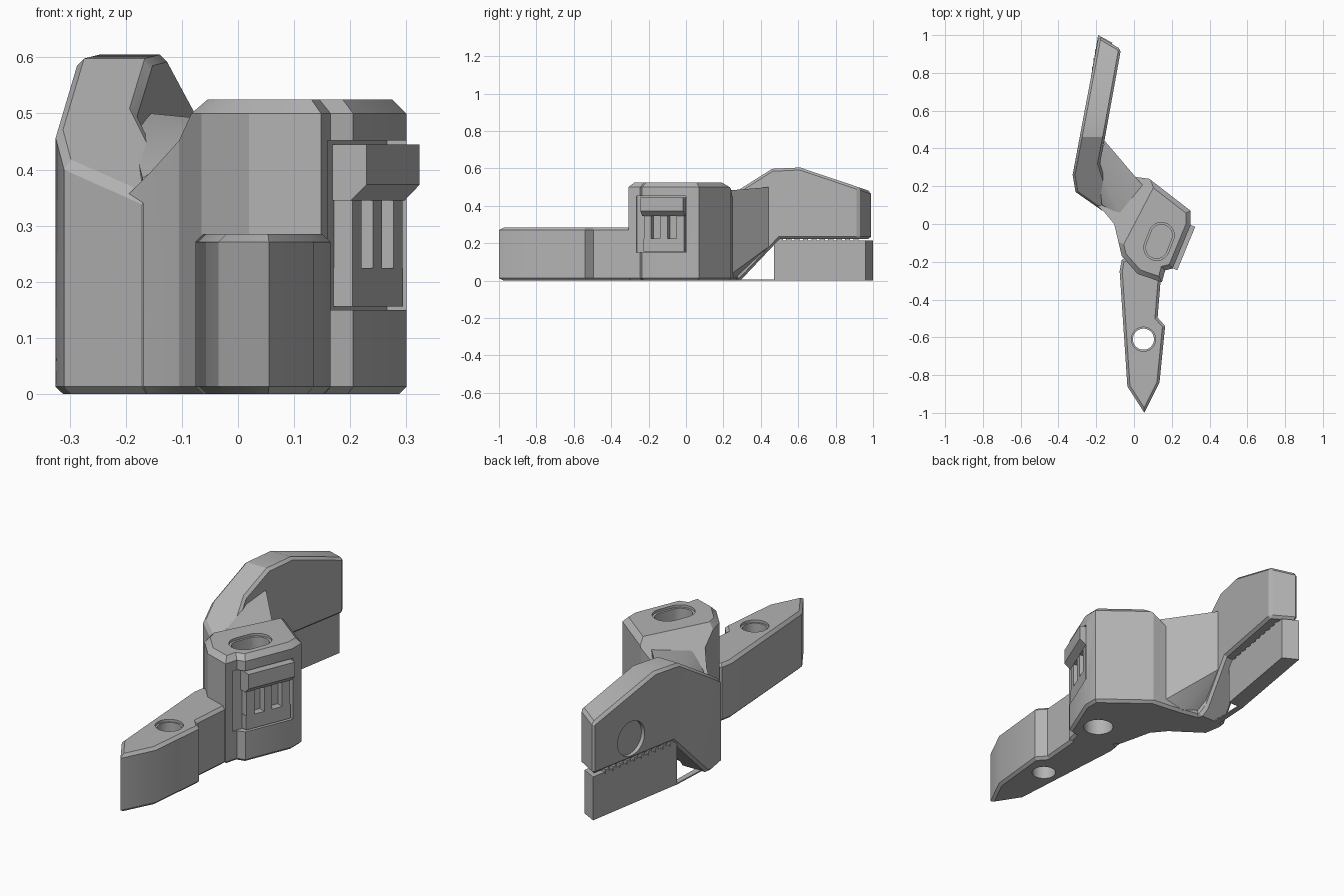
import bpy, bmesh, math
from mathutils import Matrix, Vector

if "Cube" in bpy.data.objects:
    bpy.data.objects.remove(bpy.data.objects["Cube"])

grey = bpy.data.materials.new("plain grey")
grey.diffuse_color = (0.45, 0.45, 0.45, 1)
grey.use_nodes = True
grey.node_tree.nodes["Principled BSDF"].inputs["Base Color"].default_value = grey.diffuse_color


def frame(origin, u, v):
    """Matrix whose local x, y, z run along u, v, u x v."""
    u, v = Vector(u).normalized(), Vector(v).normalized()
    m = Matrix((u, v, u.cross(v))).transposed().to_4x4()
    m.translation = Vector(origin)
    return m


def finish(name, bm):
    bmesh.ops.recalc_face_normals(bm, faces=bm.faces)
    mesh = bpy.data.meshes.new(name)
    bm.to_mesh(mesh)
    bm.free()
    mesh.materials.append(grey)
    ob = bpy.data.objects.new(name, mesh)
    bpy.context.collection.objects.link(ob)
    return ob


def prism(name, pts, d0, d1, m=Matrix(), low=0, high=0, cut=None):
    """Extrude a 2D outline from d0 to d1, chamfer its rims, cut by a plane."""
    bm = bmesh.new()
    a, b = ([bm.verts.new((x, y, d)) for x, y in pts] for d in (d0, d1))
    bm.faces.new(a)
    bm.faces.new(b)
    for i in range(len(pts)):
        bm.faces.new((a[i - 1], a[i], b[i], b[i - 1]))
    bmesh.ops.recalc_face_normals(bm, faces=bm.faces)
    for d, w in ((d0, low), (d1, high)):
        if w:
            rim = [e for e in bm.edges if all(abs(v.co.z - d) < 1e-5 for v in e.verts)]
            bmesh.ops.bevel(bm, geom=rim, offset=w, segments=1, profile=0.5, affect='EDGES')
    if cut:
        r = bmesh.ops.bisect_plane(bm, geom=bm.verts[:] + bm.edges[:] + bm.faces[:],
                                   plane_co=cut[0], plane_no=cut[1], clear_outer=True)
        edges = [g for g in r["geom_cut"] if isinstance(g, bmesh.types.BMEdge)]
        bmesh.ops.holes_fill(bm, edges=edges)
    bm.transform(m)
    return finish(name, bm)


def ring(r, a=(0, 0), b=None, n=32):
    """Circle around a, or a capsule from a to b."""
    b = b or a
    t = math.atan2(b[1] - a[1], b[0] - a[0]) - math.pi / 2
    return [((b if i < n // 2 else a)[0] + r * math.cos(t + 2 * math.pi * (i + .5) / n),
             (b if i < n // 2 else a)[1] + r * math.sin(t + 2 * math.pi * (i + .5) / n))
            for i in range(n)]


def apply(ob, mod):
    bpy.context.view_layer.objects.active = ob
    bpy.ops.object.modifier_apply(modifier=mod.name)


def boolean(ob, tool, op='DIFFERENCE'):
    """Apply a boolean; fall back to another solver if nothing was cut."""
    bpy.context.view_layer.update()
    count = len(ob.data.vertices)
    for solver in ('EXACT', 'MANIFOLD', 'FLOAT'):
        mod = ob.modifiers.new("cut", 'BOOLEAN')
        mod.operation, mod.object, mod.solver = op, tool, solver
        apply(ob, mod)
        if len(ob.data.vertices) != count:
            break
    bpy.data.objects.remove(tool)


# Low pointed foot with a vertical hole and a round socket in its side
foot = prism("foot", [(-.065, -.19), (-.076, -.25), (-.035, -.86), (.055, -1.0),
                      (.135, -.84), (.165, -.54), (.125, -.495), (.145, -.25), (.05, -.15)],
             0, .285, low=.013, high=.014)
boolean(foot, prism("cutter", ring(.056, (.05, -.61)), -.1, .4))
boolean(foot, prism("cutter", ring(.064, (.05, -.61)), .273, .4))
across = frame((0, -.405, .148), (0, 1, 0), (0, 0, 1))
boolean(foot, prism("cutter", ring(.086), .118, .3, across))
boolean(foot, prism("cutter", ring(.075, (.008, 0)), -.01, .31, across))

# Tall central body, running into the arm with a sloping facet
slope = ((-.05, -.1, .525), (-.886 * .77, .463 * .77, 1))
body = prism("body", [(-.25, .14), (-.16, .066), (-.105, .0), (-.065, -.17), (.02, -.265),
                      (.148, -.308), (.165, -.245), (.205, -.235), (.30, -.005), (.30, .07),
                      (.08, .24), (-.085, .26), (-.19, .28)],
             0, .525, low=.013, high=.025, cut=slope)
boolean(body, prism("cutter", ring(.057, (.12, -.125), (.145, -.06)), .25, .7))
boolean(body, prism("cutter", ring(.068, (.12, -.125), (.145, -.06)), .513, .7))
boolean(body, prism("cutter", ring(.07, (.13, -.11)), -.1, .16))

# Latch set in a recess on the slanted side of the body
latch = frame((.2525, -.12, 0), (.924, -.382, 0), (0, 0, 1))


def block(name, n0, n1, z0, z1, u0, u1):
    return prism(name, [(n0, z0), (n1, z0), (n1, z1), (n0, z1)], u0, u1, latch)


boolean(body, block("cutter", -.04, .1, .15, .452, -.13, .17))
block("latch_base", -.06, -.004, .156, .225, -.118, .118)
for i, u in enumerate((-.095, 0, .095)):
    block(f"latch_rib_{i}", -.06, -.004, .22, .36, u - .021, u + .021)
prism("latch_hook", [(-.06, .345), (-.004, .345), (.026, .373), (.026, .445), (-.06, .445)],
      -.124, .124, latch)

# Raised arm: plan outline intersected with a side profile
arm = prism("arm", [(-.187, .995), (-.069, .925), (-.155, .45), (-.18, .32), (-.12, .13),
                    (-.16, .065), (-.31, .17), (-.325, .26)], 0, .8)
boolean(arm, prism("profile", [(-.2, 0), (.29, 0), (.5, .222), (1.1, .222), (1.1, .44),
                               (.61, .605), (.46, .598), (-.2, .18)],
                   -1, 1, frame((0, 0, 0), (0, 1, 0), (0, 0, 1))), 'INTERSECT')
bev = arm.modifiers.new("chamfer", 'BEVEL')
bev.width, bev.segments, bev.limit_method, bev.angle_limit = .013, 1, 'ANGLE', math.radians(50)
apply(arm, bev)
dimple = frame((-.232, .76, .325), (0, 0, 1), (.176, 1, 0))
boolean(arm, prism("cutter", ring(.085), -.02, .2, dimple))

# Web filling the back corner between the arm and the body
bm = bmesh.new()
for p in [(-.155, .44, .50), (-.08, .265, .43), (-.19, .30, .46), (-.17, .1, .385),
          (.05, .2, .48), (-.07, .05, .45),
          (-.155, .44, .18), (-.085, .262, .012), (-.165, .085, .012), (-.2, .25, .012),
          (.05, .2, .005), (-.07, .05, .005)]:
    bm.verts.new(p)
bmesh.ops.convex_hull(bm, input=bm.verts[:])
bmesh.ops.delete(bm, geom=[v for v in bm.verts if not v.link_faces], context='VERTS')
finish("web", bm)

# Support block under the arm, with a toothed top and a thin strip on the ground
prism("support_block", [(-.28, .47), (-.19, 1.0), (-.115, .96), (-.198, .47)], 0, .215)
prism("ground_strip", [(-.29, .28), (-.28, .48), (-.255, .48), (-.26, .28)], 0, .006)
for i in range(10):
    y = .49 + i * .045
    xl, xr = -.278 + (y - .47) * .17, -.198 + (y - .47) * .17
    prism(f"support_tooth_{i}", [(xl, y), (xr, y), (xr, y + .028), (xl, y + .028)], .205, .226)

for ob in bpy.context.collection.objects:
    bpy.ops.object.select_all(action='DESELECT')
    ob.select_set(True)
    bpy.context.view_layer.objects.active = ob
    bpy.ops.object.shade_smooth_by_angle(angle=math.radians(25))
